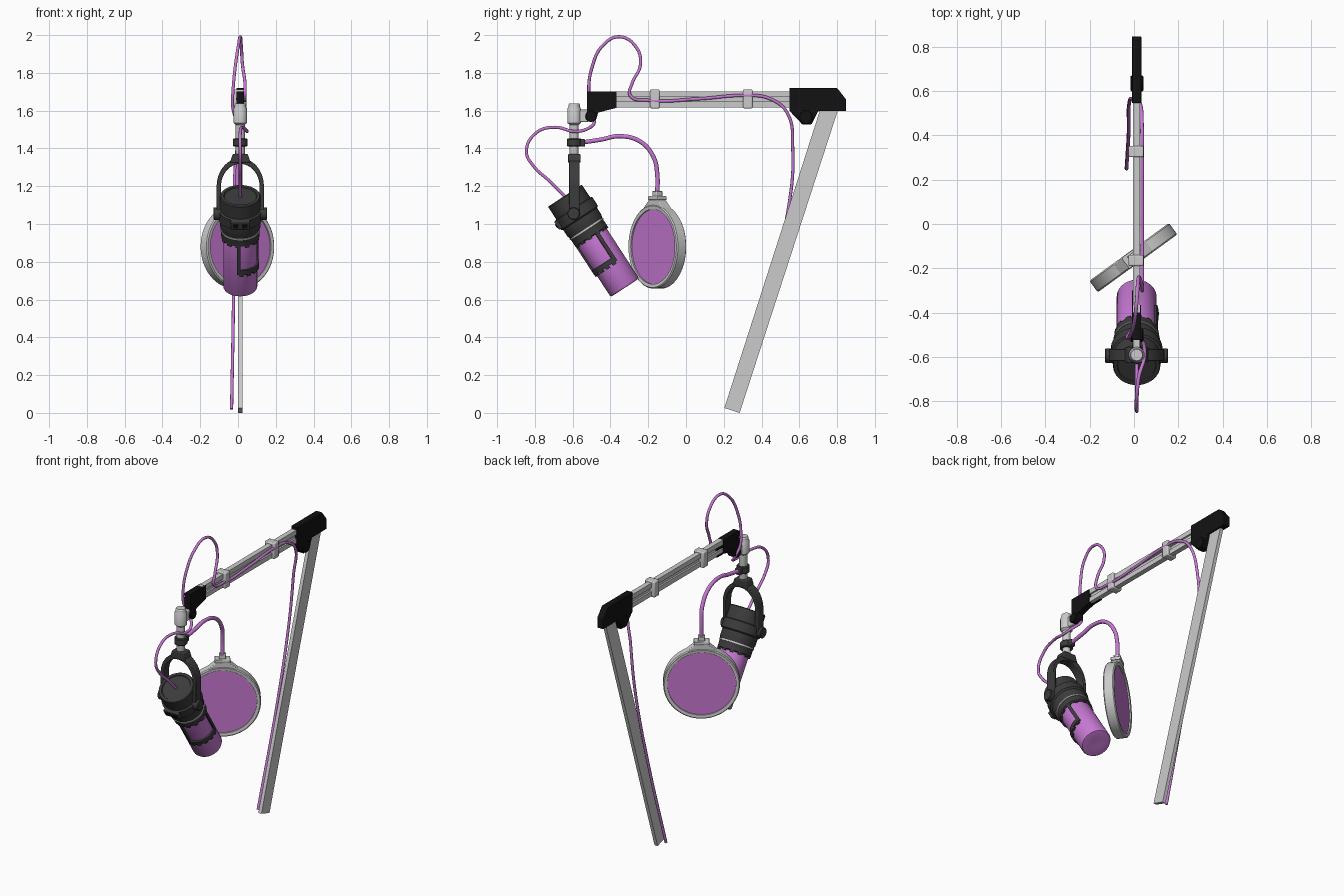
import bpy, bmesh
from math import pi, sin, cos, atan2, radians
from mathutils import Matrix, Vector

if "Cube" in bpy.data.objects:
    bpy.data.objects.remove(bpy.data.objects["Cube"])

CX = 0.012  # centre plane of the arm and microphone


def material(name, rgb):
    m = bpy.data.materials.new(name)
    m.diffuse_color = (*rgb, 1)
    m.use_nodes = True
    m.node_tree.nodes["Principled BSDF"].inputs["Base Color"].default_value = m.diffuse_color
    return m


PURPLE = material("purple", (0.58, 0.19, 0.66))
BLACK = material("black", (0.006, 0.006, 0.006))
DARK = material("dark_grey", (0.045, 0.045, 0.045))
GREY = None

# local xy profile -> world yz, extruded along x
SIDE = Matrix(((0, 0, 1, CX), (1, 0, 0, 0), (0, 1, 0, 0), (0, 0, 0, 1)))
# local xy profile -> world xz, extruded along -y
FRONT = Matrix.Rotation(pi / 2, 4, 'X')


def finish(name, bm, mat, mtx, bevel=0):
    bmesh.ops.recalc_face_normals(bm, faces=bm.faces[:])
    me = bpy.data.meshes.new(name)
    bm.to_mesh(me)
    bm.free()
    me.transform(mtx)
    ob = bpy.data.objects.new(name, me)
    bpy.context.collection.objects.link(ob)
    if mat:
        me.materials.append(mat)
    if bevel:
        b = ob.modifiers.new("bevel", 'BEVEL')
        b.width, b.segments, b.limit_method = bevel, 2, 'ANGLE'
    return ob


def prisms(name, parts, mat, mtx=Matrix(), bevel=0):
    """Each part is (outline, low, high), extruded along local z."""
    bm = bmesh.new()
    for pts, lo, hi in parts:
        f = bm.faces.new([bm.verts.new((x, y, lo)) for x, y in pts])
        new = bmesh.ops.extrude_face_region(bm, geom=[f])["geom"]
        vs = [v for v in new if isinstance(v, bmesh.types.BMVert)]
        bmesh.ops.translate(bm, verts=vs, vec=(0, 0, hi - lo))
    return finish(name, bm, mat, mtx, bevel)


def lathe(name, profile, mat, mtx=Matrix(), n=48, closed=False):
    """Spin (radius, height) points around local z."""
    bm = bmesh.new()
    rings = [[bm.verts.new((r * cos(2 * pi * i / n), r * sin(2 * pi * i / n), z))
              for i in range(n)] for r, z in profile]
    pairs = list(zip(rings, rings[1:])) + ([(rings[-1], rings[0])] if closed else [])
    for a, b in pairs:
        for i in range(n):
            j = (i + 1) % n
            bm.faces.new((a[i], a[j], b[j], b[i]))
    if not closed:
        bm.faces.new(rings[0])
        bm.faces.new(rings[-1])
    return finish(name, bm, mat, mtx)


def rect(x0, x1, y0, y1):
    return [(x0, y0), (x1, y0), (x1, y1), (x0, y1)]


def arc(r0, r1, a0, a1, n=16):
    angs = [radians(a0 + (a1 - a0) * i / n) for i in range(n + 1)]
    return ([(r1 * cos(a), r1 * sin(a)) for a in angs] +
            [(r0 * cos(a), r0 * sin(a)) for a in reversed(angs)])


def tube(name, pts, r, mat):
    cu = bpy.data.curves.new(name, 'CURVE')
    cu.dimensions = '3D'
    cu.bevel_depth, cu.bevel_resolution = r, 3
    cu.resolution_u, cu.use_fill_caps = 8, True
    sp = cu.splines.new('BEZIER')
    sp.bezier_points.add(len(pts) - 1)
    for p, co in zip(sp.bezier_points, pts):
        p.co = co
        p.handle_left_type = p.handle_right_type = 'AUTO'
    cu.materials.append(mat)
    ob = bpy.data.objects.new(name, cu)
    bpy.context.collection.objects.link(ob)


def x_knob(name, y, z, r, x0, x1, mat):
    m = Matrix.Translation((0, y, z)) @ Matrix.Rotation(pi / 2, 4, 'Y')
    lathe(name, [(r * .9, x0), (r, x0 + .004), (r, x1 - .004), (r * .9, x1)], mat, m, 24)


# Boom arm: plain lower bar, grooved upper bar, black joints
prisms("lower_arm", [([(.203, .026), (.284, 0), (.81, 1.62), (.715, 1.62)], -.011, .011)], GREY, SIDE)
prisms("upper_arm", [(rect(-.40, .58, 1.672, 1.702), -.016, .016),
                     (rect(-.40, .58, 1.618, 1.648), -.016, .016),
                     (rect(-.40, .58, 1.64, 1.68), -.005, .005)], GREY, SIDE)
prisms("elbow_joint", [([(.547, 1.72), (.80, 1.72), (.847, 1.66), (.847, 1.597), (.70, 1.597),
                         (.665, 1.528), (.615, 1.528), (.547, 1.60)], -.021, .021)], BLACK, SIDE, .003)
x_knob("elbow_knob", .635, 1.565, .036, -.015, .042, BLACK)
prisms("tip_joint", [([(-.525, 1.702), (-.367, 1.702), (-.367, 1.615), (-.465, 1.59),
                       (-.475, 1.555), (-.525, 1.555)], -.02, .02),
                     (rect(-.37, -.30, 1.660, 1.668), -.022, -.008),
                     (rect(-.37, -.30, 1.616, 1.624), -.022, -.008)], BLACK, SIDE)
x_knob("tip_knob", -.503, 1.57, .03, -.016, .042, BLACK)
for i, y in enumerate((-.165, .327)):
    prisms(f"cable_clip_{i}", [(rect(y - .025, y + .025, 1.612, 1.712), -.037, .032)], GREY, SIDE, .006)

# Swivel post
POST = Matrix.Translation((CX, -.592, 0))
lathe("swivel_post", [(.022, 1.36), (.024, 1.37), (.024, 1.525), (.036, 1.535), (.036, 1.61),
                      (.03, 1.62), (.03, 1.632), (.026, 1.638)], GREY, POST, 32)
prisms("swivel_lug", [(rect(-.59, -.515, 1.54, 1.605), -.016, .016)], GREY, SIDE, .006)
lathe("post_collar", [(.034, 1.41), (.038, 1.415), (.038, 1.448), (.034, 1.453)], DARK, POST, 32)
prisms("collar_screw", [(rect(-.57, -.535, 1.41, 1.45), -.018, .018)], DARK, SIDE, .004)

# Yoke: arch with straight legs
angs = [pi * i / 24 for i in range(25)]
outer = [(.125, 1.04)] + [(.125 * cos(a), 1.20 + .148 * sin(a)) for a in angs] + [(-.125, 1.04)]
inner = [(-.102, 1.04)] + [(.102 * cos(a), 1.20 + .118 * sin(a)) for a in reversed(angs)] + [(.102, 1.04)]
prisms("yoke", [(outer + inner, -.028, .028)], DARK,
       Matrix.Translation((CX, -.592, 0)) @ FRONT, .004)
prisms("yoke_block", [([(-.055, 1.325), (.055, 1.325), (.04, 1.37), (-.04, 1.37)], -.034, .034)], DARK,
       Matrix.Translation((CX, -.592, 0)) @ FRONT, .005)
for side, s in (("left", -1), ("right", 1)):
    a, b = sorted((CX + s * .095, CX + s * .142))
    x_knob(f"yoke_knob_{side}", -.595, 1.055, .033, a, b, DARK)

# Microphone: local z runs from the cable end to the open end, local +y faces the front
MIC = Matrix.Translation((CX, -.641, 1.15)) @ Matrix.Rotation(atan2(-.546, -.837), 4, 'X')
lathe("mic_cap", [(.085, .006), (.088, 0), (.103, 0), (.107, .005), (.107, .08), (.117, .085),
                  (.117, .14), (.107, .147), (.107, .19), (.101, .205), (.101, .255), (.09, .26)], DARK, MIC)
lathe("mic_trim_ring", [(.1, .206), (.105, .206), (.105, .214), (.1, .214)], GREY, MIC, closed=True)
lathe("mic_windscreen", [(.088, .24), (.09, .25), (.09, .572), (.086, .58), (.078, .582), (.03, .578)],
      PURPLE, MIC)
prisms("mic_ring_teeth", [(arc(.088, .1, k * 30, k * 30 + 14, 4), .25, .268) for k in range(12)], DARK, MIC)
frame = [(arc(.088, .1, -27, 100), .41, .438), (arc(.088, .1, -27, -15, 4), .25, .42),
         (arc(.088, .1, 90, 100, 4), .25, .42)]
frame += [(arc(.088, .099, a, a + 13, 4), .43, .45) for a in range(-20, 90, 25)]
prisms("mic_side_frame", frame, DARK, MIC)
prisms("mic_switch_panel", [(rect(-.052, .052, .09, .124), .085, .135)], DARK, MIC, .004)
prisms("mic_switches", [(rect(x - .014, x + .014, .11, .129), .1, .122) for x in (-.024, .024)], BLACK, MIC)

# Pop filter: turned ring with fabric disc and a neck on top
FILTER = Matrix.Translation((-.003, -.152, .88)) @ Matrix.Rotation(radians(36), 4, 'Z') @ FRONT
lathe("filter_ring", [(.198, -.03), (.216, -.032), (.222, -.026), (.222, .026), (.216, .032),
                      (.198, .03)], GREY, FILTER, 64, closed=True)
lathe("filter_fabric", [(.2, -.022), (.2, .022)], PURPLE, FILTER, 64)
prisms("filter_neck", [([(-.10, .194), (.10, .194), (.035, .25), (-.035, .25)], -.028, .028),
                       (rect(-.045, .045, .247, .268), -.03, .03),
                       (rect(-.02, .02, .265, .295), -.02, .02)], GREY, FILTER, .004)
tube("gooseneck", [(CX, -.56, 1.43), (CX, -.45, 1.447), (CX, -.35, 1.465), (.01, -.24, 1.435),
                   (.005, -.17, 1.35), (-.002, -.152, 1.26), (-.003, -.152, 1.16)], .012, PURPLE)

# Cable: from the microphone, looping over the tip, along the arm and down the lower bar
tube("cable", [(.012, -.635, 1.14), (.012, -.72, 1.225), (.012, -.81, 1.31), (.012, -.845, 1.385),
               (.012, -.79, 1.485), (.022, -.69, 1.512), (.048, -.59, 1.49), (.035, -.52, 1.505),
               (0, -.485, 1.54), (-.028, -.505, 1.62), (-.026, -.515, 1.71), (-.016, -.5, 1.82),
               (.002, -.44, 1.945), (.012, -.35, 1.991), (.018, -.26, 1.93), (.024, -.242, 1.84),
               (.037, -.285, 1.745), (.037, -.295, 1.68), (.037, -.2, 1.655), (.037, .07, 1.663),
               (.037, .31, 1.68), (.036, .44, 1.665), (.03, .535, 1.59), (-.005, .565, 1.4),
               (-.022, .545, 1.1), (-.024, .42, .6), (-.034, .25, .02)], .0085, PURPLE)

# Smooth the round parts while keeping hard edges
bpy.ops.object.select_all(action='DESELECT')
for ob in bpy.context.scene.objects:
    if ob.type == 'MESH':
        ob.select_set(True)
        bpy.context.view_layer.objects.active = ob
bpy.ops.object.shade_smooth_by_angle(angle=radians(32))
